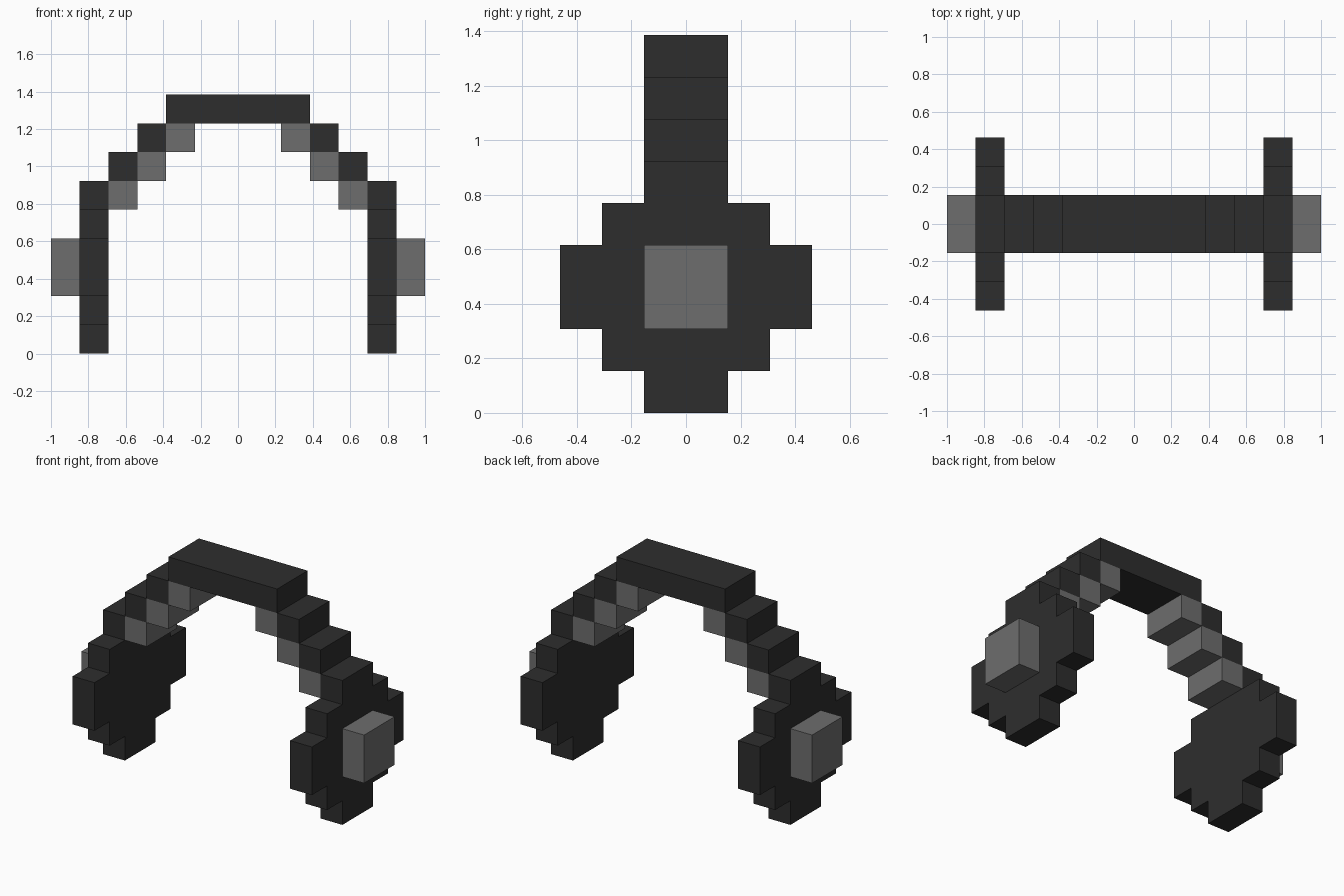
import bpy
import bmesh

if "Cube" in bpy.data.objects:
    bpy.data.objects.remove(bpy.data.objects["Cube"], do_unlink=True)

U = 2 / 13  # one block of the grid the model is built on


def make_material(name, value):
    mat = bpy.data.materials.new(name)
    mat.use_nodes = True
    color = (value, value, value, 1)
    mat.diffuse_color = color
    mat.node_tree.nodes["Principled BSDF"].inputs["Base Color"].default_value = color
    return mat


BLACK = make_material("charcoal black", 0.027)
GREY = make_material("mid grey", 0.155)


def add_object(name, bm, mat):
    bmesh.ops.recalc_face_normals(bm, faces=bm.faces)
    mesh = bpy.data.meshes.new(name)
    bm.to_mesh(mesh)
    bm.free()
    mesh.materials.append(mat)
    obj = bpy.data.objects.new(name, mesh)
    bpy.context.collection.objects.link(obj)
    return obj


def box(name, x, z, mat):
    """Block two units deep, spanning x and z ranges given in blocks."""
    bm = bmesh.new()
    bmesh.ops.create_cube(bm, size=1)
    bmesh.ops.scale(bm, vec=((x[1] - x[0]) * U, 2 * U, (z[1] - z[0]) * U), verts=bm.verts)
    bmesh.ops.translate(bm, vec=((x[0] + x[1]) / 2 * U, 0, (z[0] + z[1]) / 2 * U), verts=bm.verts)
    return add_object(name, bm, mat)


def ear_cup(name, x0, x1):
    """Stepped disc: a mirrored half outline extruded sideways."""
    half = [(1, 0), (1, 1), (2, 1), (2, 2), (3, 2), (3, 4), (2, 4), (2, 5), (1, 5), (1, 6)]
    outline = half + [(-y, z) for y, z in reversed(half)]
    bm = bmesh.new()
    face = bm.faces.new([bm.verts.new((x0 * U, y * U, z * U)) for y, z in outline])
    ext = bmesh.ops.extrude_face_region(bm, geom=[face], use_keep_orig=True)
    moved = [v for v in ext["geom"] if isinstance(v, bmesh.types.BMVert)]
    bmesh.ops.translate(bm, vec=((x1 - x0) * U, 0, 0), verts=moved)
    return add_object(name, bm, BLACK)


# Top of the headband
box("headband_top", (-2.5, 2.5), (8, 9), BLACK)

for side, s in (("left", 1), ("right", -1)):
    def span(a, b):
        return tuple(sorted((a * s, b * s)))

    # Ear cup and its outer cap
    ear_cup(side + "_ear_cup", *span(4.5, 5.5))
    box(side + "_ear_cap", span(5.5, 6.5), (2, 4), GREY)

    # Stair-stepped headband arm
    for i in range(2):
        box(f"{side}_headband_step_{i + 1}", span(3.5 - i, 4.5 - i), (6 + i, 7 + i), BLACK)

    # Padding blocks under the arm
    for i in range(3):
        box(f"{side}_padding_{i + 1}", span(3.5 - i, 4.5 - i), (5 + i, 6 + i), GREY)
